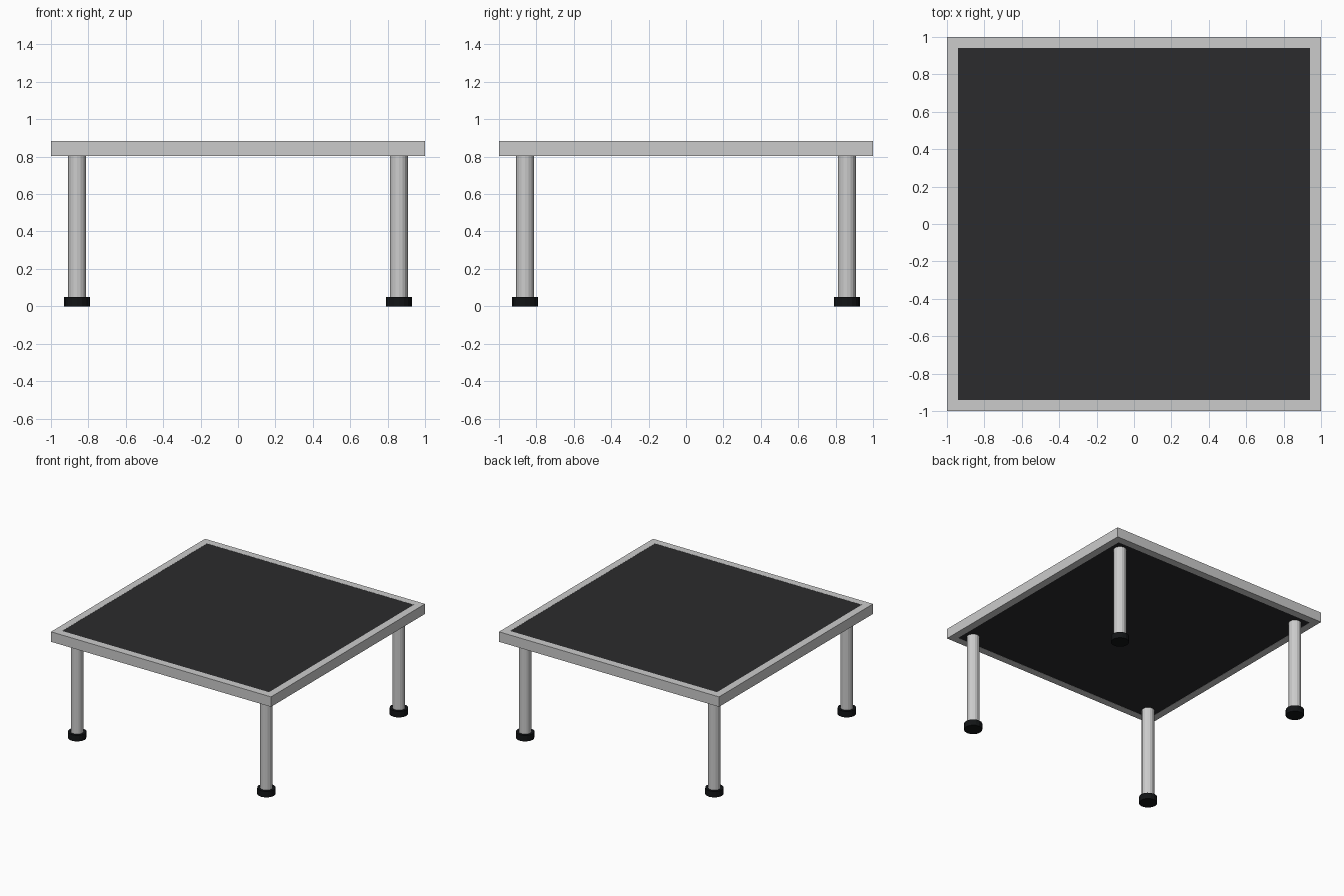
import bpy
import bmesh

if "Cube" in bpy.data.objects:
    bpy.data.objects.remove(bpy.data.objects["Cube"])

TOP, UNDER = 0.885, 0.803   # tabletop heights
OUTER, INNER = 1.0, 0.94    # half widths of frame and panel
LEG_POS = 0.86


def colour(name, rgb):
    mat = bpy.data.materials.new(name)
    mat.diffuse_color = (*rgb, 1.0)
    mat.use_nodes = True
    mat.node_tree.nodes["Principled BSDF"].inputs["Base Color"].default_value = mat.diffuse_color
    return mat


def cylinder(name, x, y, z0, z1, radius, mat=None):
    bpy.ops.mesh.primitive_cylinder_add(vertices=16, radius=radius, depth=z1 - z0,
                                        location=(x, y, (z0 + z1) / 2))
    obj = bpy.context.object
    obj.name = name
    if mat:
        obj.data.materials.append(mat)
    return obj


dark = colour("dark_panel", (0.024, 0.024, 0.026))
rubber = colour("black_rubber", (0.006, 0.007, 0.008))

# Square frame: a rectangular profile swept round four mitred corners
bm = bmesh.new()
profile = [(OUTER, UNDER), (OUTER, TOP), (INNER, TOP), (INNER, UNDER)]
corners = [(-1, -1), (1, -1), (1, 1), (-1, 1)]
rings = [[bm.verts.new((sx * r, sy * r, z)) for r, z in profile] for sx, sy in corners]
for i in range(4):
    a, b = rings[i], rings[(i + 1) % 4]
    for j in range(4):
        k = (j + 1) % 4
        bm.faces.new((a[j], b[j], b[k], a[k]))
bmesh.ops.recalc_face_normals(bm, faces=bm.faces)
mesh = bpy.data.meshes.new("tabletop_frame")
bm.to_mesh(mesh)
bm.free()
bpy.context.collection.objects.link(bpy.data.objects.new("tabletop_frame", mesh))

# Dark panel filling the frame
bpy.ops.mesh.primitive_cube_add(size=1, location=(0, 0, (TOP + UNDER) / 2))
panel = bpy.context.object
panel.name = "tabletop_panel"
panel.scale = (2 * INNER, 2 * INNER, TOP - UNDER - 0.002)
panel.data.materials.append(dark)

# Legs with rubber feet
for sy, depth in ((-1, "front"), (1, "back")):
    for sx, side in ((-1, "left"), (1, "right")):
        x, y = sx * LEG_POS, sy * LEG_POS
        cylinder(f"{depth}_{side}_leg", x, y, 0.05, UNDER + 0.001, 0.048)
        cylinder(f"{depth}_{side}_foot", x, y, 0.0, 0.05, 0.069, rubber)
